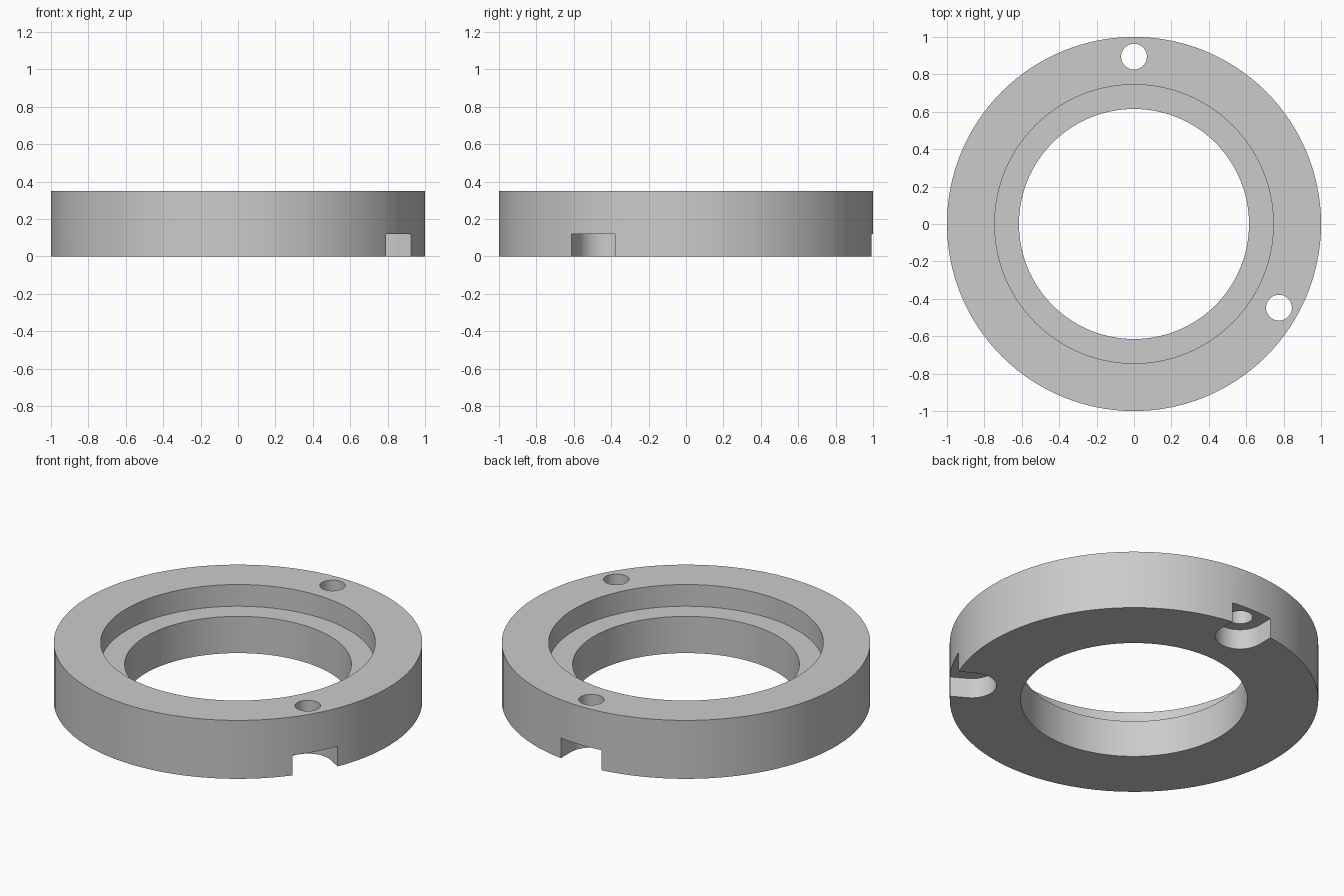
import bpy
import bmesh
from math import cos, sin, pi, radians
from mathutils import Matrix

cube = bpy.data.objects.get("Cube")
if cube:
    bpy.data.objects.remove(cube, do_unlink=True)

HEIGHT, LEDGE = 0.35, 0.22
OUTER, RECESS, BORE = 1.0, 0.745, 0.615
BOLT_CIRCLE, HOLE_R = 0.895, 0.069
SLOT_R, SLOT_H = 0.135, 0.12

grey = bpy.data.materials.new("plain grey")
grey.use_nodes = True
grey.diffuse_color = (0.6, 0.6, 0.6, 1)
grey.node_tree.nodes["Principled BSDF"].inputs["Base Color"].default_value = (0.6, 0.6, 0.6, 1)


def make_object(name, bm):
    bmesh.ops.recalc_face_normals(bm, faces=bm.faces)
    mesh = bpy.data.meshes.new(name)
    bm.to_mesh(mesh)
    bm.free()
    mesh.materials.append(grey)
    obj = bpy.data.objects.new(name, mesh)
    bpy.context.collection.objects.link(obj)
    return obj


def lathe(name, profile, steps):
    """Revolve a closed (radius, z) profile around the z axis."""
    bm = bmesh.new()
    rings = [[bm.verts.new((r * cos(2 * pi * i / steps), r * sin(2 * pi * i / steps), z))
              for r, z in profile] for i in range(steps)]
    n = len(profile)
    for i in range(steps):
        a, b = rings[i], rings[(i + 1) % steps]
        for j in range(n):
            k = (j + 1) % n
            bm.faces.new((a[j], b[j], b[k], a[k]))
    return make_object(name, bm)


def prism(name, outline, z0, z1, angle):
    """Extrude an outline upward, then turn it around the z axis."""
    bm = bmesh.new()
    face = bm.faces.new([bm.verts.new((x, y, z0)) for x, y in outline])
    new = bmesh.ops.extrude_face_region(bm, geom=[face])["geom"]
    verts = [v for v in new if isinstance(v, bmesh.types.BMVert)]
    bmesh.ops.translate(bm, verts=verts, vec=(0, 0, z1 - z0))
    bm.transform(Matrix.Rotation(angle, 4, "Z"))
    return make_object(name, bm)


def arc(radius, start, end, steps):
    return [(BOLT_CIRCLE + radius * cos(start + (end - start) * i / steps),
             radius * sin(start + (end - start) * i / steps)) for i in range(steps + 1)]


# Stepped ring with a recessed ledge
ring = lathe("flange_ring", [(BORE, 0), (OUTER, 0), (OUTER, HEIGHT),
                             (RECESS, HEIGHT), (RECESS, LEDGE), (BORE, LEDGE)], 128)

# Bolt holes, each with a round-ended slot open to the rim underneath
hole = arc(HOLE_R, 0, 2 * pi, 48)[:-1]
slot = arc(SLOT_R, pi / 2, 3 * pi / 2, 32) + [(1.2, -SLOT_R), (1.2, SLOT_R)]
cutters = []
for degrees in (90, 210, 330):
    turn = radians(degrees)
    cutters.append(prism("slot_cutter", slot, -0.1, SLOT_H, turn))
    cutters.append(prism("hole_cutter", hole, -0.2, HEIGHT + 0.1, turn))

bpy.ops.object.select_all(action="DESELECT")
bpy.context.view_layer.objects.active = ring
ring.select_set(True)
for cutter in cutters:
    cutter.hide_render = True
    mod = ring.modifiers.new("cut", "BOOLEAN")
    mod.operation = "DIFFERENCE"
    mod.solver = "EXACT"
    mod.object = cutter
    bpy.ops.object.modifier_apply(modifier=mod.name)
for cutter in cutters:
    bpy.data.objects.remove(cutter, do_unlink=True)

bpy.ops.object.shade_smooth_by_angle(angle=radians(30))
